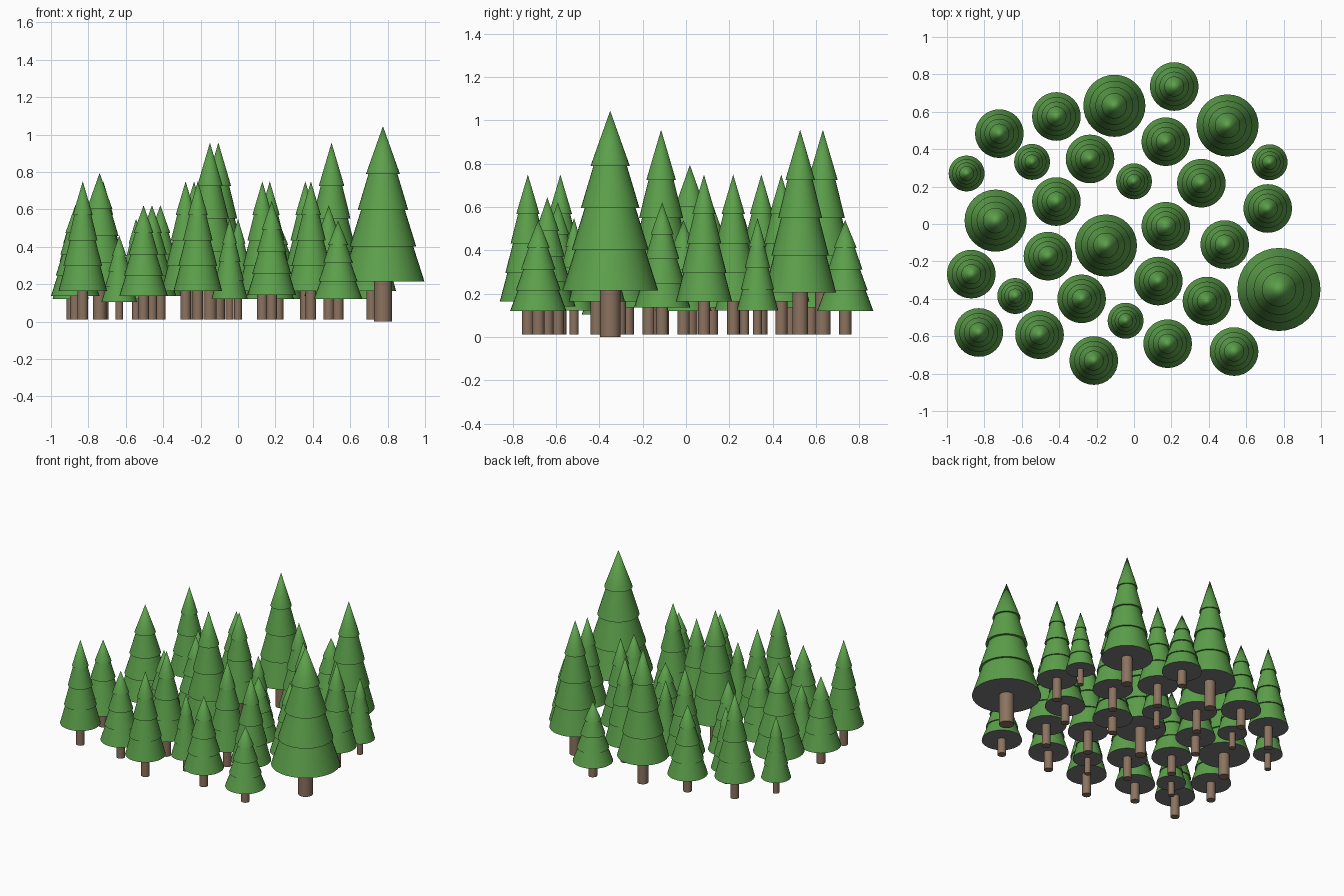
import bpy, bmesh, math

if "Cube" in bpy.data.objects:
    bpy.data.objects.remove(bpy.data.objects["Cube"])


def material(name, rgb):
    m = bpy.data.materials.new(name)
    m.diffuse_color = (*rgb, 1)
    m.use_nodes = True
    m.node_tree.nodes["Principled BSDF"].inputs["Base Color"].default_value = m.diffuse_color
    return m


GREEN = material("needle_green", (0.107, 0.35, 0.07))
BROWN = material("bark_brown", (0.26, 0.17, 0.115))
GREY = material("underside_grey", (0.2, 0.2, 0.2))
SIDES = 32


def lathe(name, profile, mats):
    """Spin (radius, z) points round z; radius 0 becomes a pole."""
    bm = bmesh.new()
    rings = []
    for r, z in profile:
        if r == 0:
            rings.append([bm.verts.new((0, 0, z))] * SIDES)
        else:
            rings.append([bm.verts.new((r * math.cos(2 * math.pi * i / SIDES),
                                        r * math.sin(2 * math.pi * i / SIDES), z))
                          for i in range(SIDES)])
    for a, b in zip(rings, rings[1:]):
        for i in range(SIDES):
            j = (i + 1) % SIDES
            bm.faces.new(list(dict.fromkeys((a[i], a[j], b[j], b[i]))))
    bmesh.ops.recalc_face_normals(bm, faces=bm.faces[:])
    lowest = min(z for _, z in profile)
    for f in bm.faces:
        f.smooth = True
        # The flat base of the foliage has its own colour
        if len(mats) > 1 and max(v.co.z for v in f.verts) < lowest + 0.001:
            f.material_index = 1
    for e in bm.edges:
        e.smooth = e.calc_face_angle(0) < math.radians(35)
    # Tier rims stay sharp
    for ring in rings:
        if ring[0] is not ring[1]:
            for i in range(SIDES):
                e = bm.edges.get((ring[i], ring[(i + 1) % SIDES]))
                if e:
                    e.smooth = False
    me = bpy.data.meshes.new(name)
    bm.to_mesh(me)
    bm.free()
    for m in mats:
        me.materials.append(m)
    return me


# Unit tree: radius 1, height 1, four overlapping tiers on a trunk
foliage = lathe("foliage", [(0, 0.205), (1, 0.205), (0.73, 0.385),
                            (0.80, 0.385), (0.53, 0.57),
                            (0.61, 0.57), (0.35, 0.755),
                            (0.41, 0.755), (0, 1)], [GREEN, GREY])
trunk = lathe("trunk", [(0, 0), (0.215, 0), (0.215, 0.25), (0, 0.25)], [BROWN])

# Trees grouped by (radius, top height), each with its (x, y) places
GROUPS = [
    (0.222, 1.045, [(0.775, -0.35)]),
    (0.166, 0.957, [(-0.105, 0.632), (0.50, 0.527), (-0.15, -0.115)]),
    (0.166, 0.795, [(-0.74, 0.018)]),
    (0.13, 0.75, [(-0.72, 0.483), (0.17, 0.44), (-0.235, 0.348), (0.36, 0.218),
                  (0.715, 0.083), (-0.28, -0.40), (0.13, -0.305), (0.39, -0.412),
                  (-0.83, -0.58), (-0.215, -0.73)]),
    (0.13, 0.645, [(0.18, -0.64)]),
    (0.13, 0.622, [(-0.415, 0.575), (-0.415, 0.12), (0.485, -0.11), (-0.46, -0.172),
                   (-0.87, -0.268), (-0.505, -0.592)]),
    (0.13, 0.54, [(0.215, 0.735), (0.17, -0.012), (0.535, -0.682)]),
    (0.096, 0.55, [(0.725, 0.33), (-0.545, 0.332), (-0.895, 0.27), (0, 0.228),
                   (-0.045, -0.517)]),
    (0.096, 0.46, [(-0.635, -0.385)]),
]

for r, top, places in GROUPS:
    base = 0 if top > 1 else 0.012
    for x, y in places:
        for name, mesh in (("tree_foliage", foliage), ("tree_trunk", trunk)):
            ob = bpy.data.objects.new(name, mesh)
            ob.location = (x, y, base)
            ob.scale = (r, r, top - base)
            bpy.context.collection.objects.link(ob)
